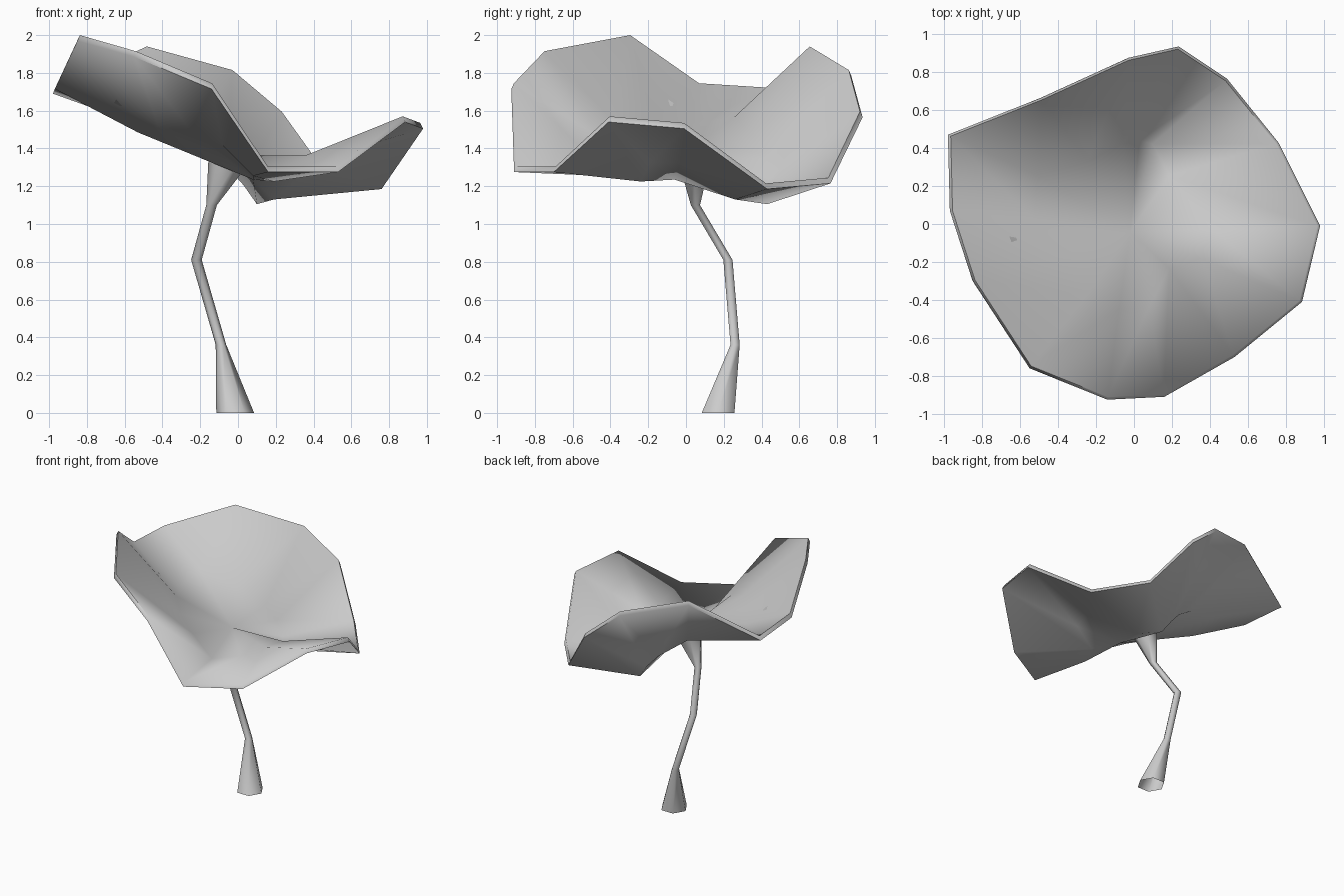
import bpy, math

if "Cube" in bpy.data.objects:
    bpy.data.objects.remove(bpy.data.objects["Cube"])


def make_object(name, verts, faces, angle):
    mesh = bpy.data.meshes.new(name)
    mesh.from_pydata(verts, [], faces)
    mesh.update()
    ob = bpy.data.objects.new(name, mesh)
    bpy.context.collection.objects.link(ob)
    bpy.ops.object.select_all(action='DESELECT')
    ob.select_set(True)
    bpy.context.view_layer.objects.active = ob
    bpy.ops.object.shade_smooth_by_angle(angle=math.radians(angle))
    return ob


def bridge(n, a, b):
    return [(a + i, a + (i + 1) % n, b + (i + 1) % n, b + i) for i in range(n)]


def shifted(ring, scale, dz):
    return [(x * scale, y * scale, z + dz) for x, y, z in ring]


# Wavy cap: rim and inner ring, counter-clockwise from above
rim = [(0.98, -0.01, 1.52), (0.885, -0.41, 1.555), (0.53, -0.70, 1.29),
       (0.16, -0.91, 1.29), (-0.14, -0.925, 1.73), (-0.55, -0.76, 1.90),
       (-0.85, -0.30, 1.985), (-0.97, 0.07, 1.73), (-0.98, 0.47, 1.705),
       (-0.49, 0.665, 1.925), (-0.03, 0.875, 1.80), (0.235, 0.935, 1.58),
       (0.49, 0.765, 1.23), (0.76, 0.43, 1.20)][::-1]
inner = [(0.42, -0.03, 1.34), (0.37, -0.19, 1.34), (0.19, -0.24, 1.24),
         (0.08, -0.45, 1.27), (-0.08, -0.46, 1.43), (-0.25, -0.38, 1.51),
         (-0.42, -0.18, 1.53), (-0.53, 0.02, 1.50), (-0.52, 0.26, 1.54),
         (-0.25, 0.34, 1.46), (-0.06, 0.43, 1.32), (0.03, 0.45, 1.22),
         (0.10, 0.43, 1.12), (0.19, 0.26, 1.145)][::-1]
n = len(rim)
# Cap layers: upper rim, upper inner ring, lower rim, lower inner ring, two centres
verts = (shifted(rim, 0.985, 0.015) + shifted(inner, 0.98, 0.025)
         + shifted(rim, 1.0, -0.015) + shifted(inner, 1.0, -0.015)
         + [(-0.02, -0.04, 1.36), (0.08, -0.06, 1.235)])
faces = bridge(n, 0, n) + bridge(n, 2 * n, 0) + bridge(n, 3 * n, 2 * n)
for i in range(n):
    j = (i + 1) % n
    faces += [(n + i, n + j, 4 * n), (3 * n + j, 3 * n + i, 4 * n + 1)]
make_object("cap", verts, faces, 72)

# Crooked six-sided stem: x, y, z, radius and top slope at each bend, open at the foot
path = [(-0.015, 0.17, 0.0, 0.1, 0), (-0.09, 0.26, 0.36, 0.028, 0),
        (-0.22, 0.222, 0.81, 0.028, 0), (-0.14, 0.05, 1.10, 0.028, 0),
        (-0.07, 0.045, 1.32, 0.085, -0.65)]
sides = 6
verts, faces = [], []
for k, (x, y, z, r, slope) in enumerate(path):
    for i in range(sides):
        a = math.tau * i / sides
        dx = r * math.cos(a)
        verts.append((x + dx, y + r * math.sin(a), z + slope * dx))
    if k:
        faces += bridge(sides, (k - 1) * sides, k * sides)
make_object("stem", verts, faces, 65)
